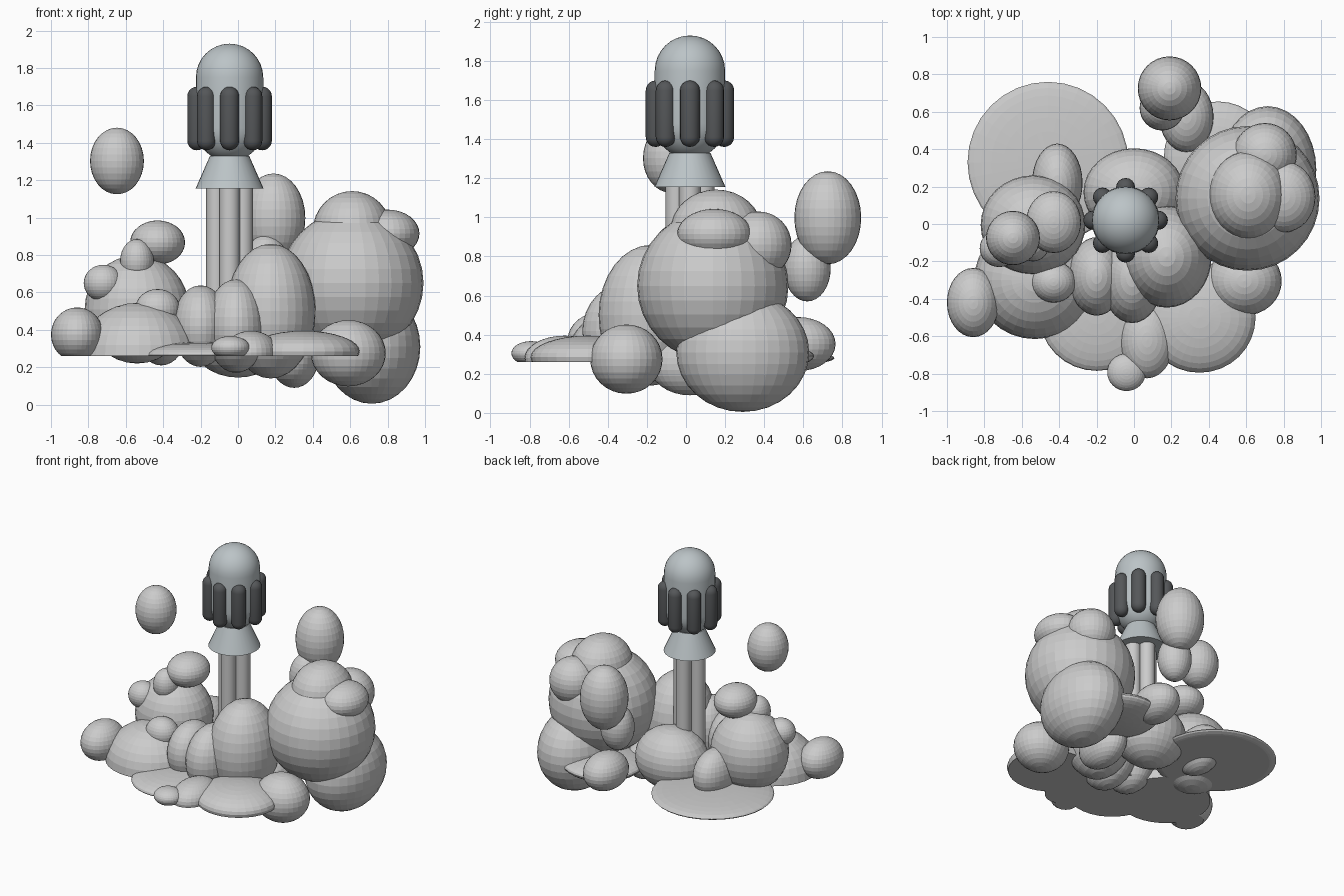
import bpy, bmesh
from math import sin, cos, pi, radians
from mathutils import Vector

if "Cube" in bpy.data.objects:
    bpy.data.objects.remove(bpy.data.objects["Cube"])


def material(name, rgb):
    m = bpy.data.materials.new(name)
    m.diffuse_color = (*rgb, 1)
    m.use_nodes = True
    m.node_tree.nodes["Principled BSDF"].inputs["Base Color"].default_value = m.diffuse_color
    return m


hull = material("hull_grey", (0.50, 0.55, 0.57))
dark = material("dark_grey", (0.09, 0.095, 0.10))


def add(name, bm, mat=None, smooth=False):
    bmesh.ops.recalc_face_normals(bm, faces=bm.faces)
    me = bpy.data.meshes.new(name)
    bm.to_mesh(me)
    bm.free()
    ob = bpy.data.objects.new(name, me)
    bpy.context.collection.objects.link(ob)
    if mat:
        me.materials.append(mat)
    if smooth:
        bpy.context.view_layer.objects.active = ob
        ob.select_set(True)
        bpy.ops.object.shade_smooth_by_angle(angle=radians(35))
        ob.select_set(False)
    return ob


def puff(name, centre, radii, cut=None):
    """Faceted ellipsoid, optionally sliced flat at height cut."""
    bm = bmesh.new()
    bmesh.ops.create_uvsphere(bm, u_segments=32, v_segments=16, radius=1)
    for v in bm.verts:
        v.co = Vector(centre) + Vector(a * b for a, b in zip(v.co, radii))
    if cut is not None:
        geom = bm.verts[:] + bm.edges[:] + bm.faces[:]
        res = bmesh.ops.bisect_plane(bm, geom=geom, plane_co=(0, 0, cut),
                                     plane_no=(0, 0, 1), clear_inner=True)
        rim = [e for e in res["geom_cut"] if isinstance(e, bmesh.types.BMEdge)]
        bmesh.ops.holes_fill(bm, edges=rim)
    return add(name, bm)


def lathe(name, profile, x, y, mat=None, n=32):
    """Revolve (radius, z) points about a vertical axis at x, y."""
    bm = bmesh.new()
    vs = [bm.verts.new((x + r, y, z)) for r, z in profile]
    es = [bm.edges.new(p) for p in zip(vs, vs[1:])]
    bmesh.ops.spin(bm, geom=vs + es, cent=(x, y, 0), axis=(0, 0, 1),
                   angle=2 * pi, steps=n)
    bmesh.ops.remove_doubles(bm, verts=bm.verts, dist=1e-5)
    return add(name, bm, mat, True)


def capsule(r, z0, z1, n=8):
    """Profile of a round-ended cylinder from z0 to z1."""
    q = [i * pi / 2 / n for i in range(n + 1)]
    return ([(r * sin(a), z0 + r - r * cos(a)) for a in q] +
            [(r * cos(a), z1 - r + r * sin(a)) for a in q])


# rocket body, nozzle, boosters and exhaust columns
RX, RY = -0.045, 0.02
lathe("rocket_body", capsule(0.18, 1.30, 1.93), RX, RY, hull)
lathe("nozzle", [(0, 1.33), (0.105, 1.33), (0.182, 1.155), (0, 1.155)], RX, RY, hull)
for i in range(8):
    a = i * pi / 4
    lathe(f"booster_{i + 1}", capsule(0.051, 1.36, 1.70, 5),
          RX + 0.175 * cos(a), RY + 0.175 * sin(a), dark, 16)
for i in range(4):
    a = i * pi / 2
    lathe(f"exhaust_column_{i + 1}", [(0, 0.42), (0.055, 0.42), (0.055, 1.16), (0, 1.16)],
          RX + 0.07 * cos(a), RY + 0.07 * sin(a), None, 16)

# right-hand smoke pile
puff("right_puff_main", (0.607, 0.137, 0.65), (0.385, 0.387, 0.385))
puff("right_puff_top", (0.61, 0.155, 0.93), (0.21, 0.235, 0.212))
puff("right_puff_side", (0.80, 0.145, 0.915), (0.17, 0.19, 0.128))
puff("right_puff_rear", (0.70, 0.37, 0.86), (0.17, 0.17, 0.17))
puff("right_puff_base", (0.715, 0.29, 0.31), (0.26, 0.34, 0.305))
puff("right_puff_front", (0.59, -0.305, 0.275), (0.20, 0.185, 0.177))
puff("right_puff_rear_low", (0.45, 0.36, 0.29), (0.29, 0.295, 0.07))
puff("right_puff_under", (0.30, 0.02, 0.25), (0.13, 0.21, 0.16))

# middle smoke under the rocket
puff("middle_puff_tall", (0.175, -0.175, 0.50), (0.24, 0.272, 0.36))
puff("middle_puff_front", (-0.01, -0.29, 0.42), (0.165, 0.24, 0.25))
puff("middle_puff_left", (-0.20, -0.28, 0.42), (0.15, 0.21, 0.218))
puff("middle_puff_small", (-0.43, -0.31, 0.51), (0.12, 0.11, 0.108))
puff("middle_puff_rear", (0.0, 0.17, 0.375), (0.27, 0.235, 0.23))

# left-hand smoke pile
puff("left_puff_main", (-0.54, -0.005, 0.51), (0.28, 0.265, 0.29))
puff("left_puff_top", (-0.43, 0.01, 0.867), (0.147, 0.165, 0.118))
puff("left_puff_knob", (-0.54, -0.10, 0.77), (0.09, 0.10, 0.115))
puff("left_puff_side", (-0.72, -0.13, 0.65), (0.105, 0.10, 0.098))
puff("left_puff_rear", (-0.41, 0.22, 0.39), (0.135, 0.21, 0.18))

# floating wisps
puff("floating_wisp_left", (-0.647, -0.075, 1.303), (0.144, 0.145, 0.178))
puff("floating_wisp_rear", (0.19, 0.725, 0.998), (0.17, 0.171, 0.238))
puff("floating_wisp_rear_low", (0.15, 0.62, 0.74), (0.12, 0.12, 0.17))
puff("rear_low_puff", (0.28, 0.575, 0.352), (0.145, 0.19, 0.138))

# flat-bottomed ground smoke, sliced at one height
CUT = 0.26
puff("ground_smoke_left", (-0.53, -0.30, 0.265), (0.325, 0.315, 0.28), CUT)
puff("ground_smoke_far_left", (-0.86, -0.42, 0.375), (0.14, 0.185, 0.145), CUT)
puff("ground_smoke_front_right", (0.35, -0.50, 0.285), (0.30, 0.295, 0.11), CUT)
puff("ground_smoke_front_left", (-0.20, -0.475, 0.265), (0.31, 0.31, 0.07), CUT)
puff("ground_smoke_front_middle", (0.07, -0.62, 0.28), (0.145, 0.205, 0.115), CUT)
puff("ground_smoke_front_small", (-0.04, -0.793, 0.305), (0.103, 0.10, 0.062), CUT)
puff("ground_smoke_rear_disc", (-0.46, 0.33, 0.28), (0.43, 0.43, 0.045), CUT)
